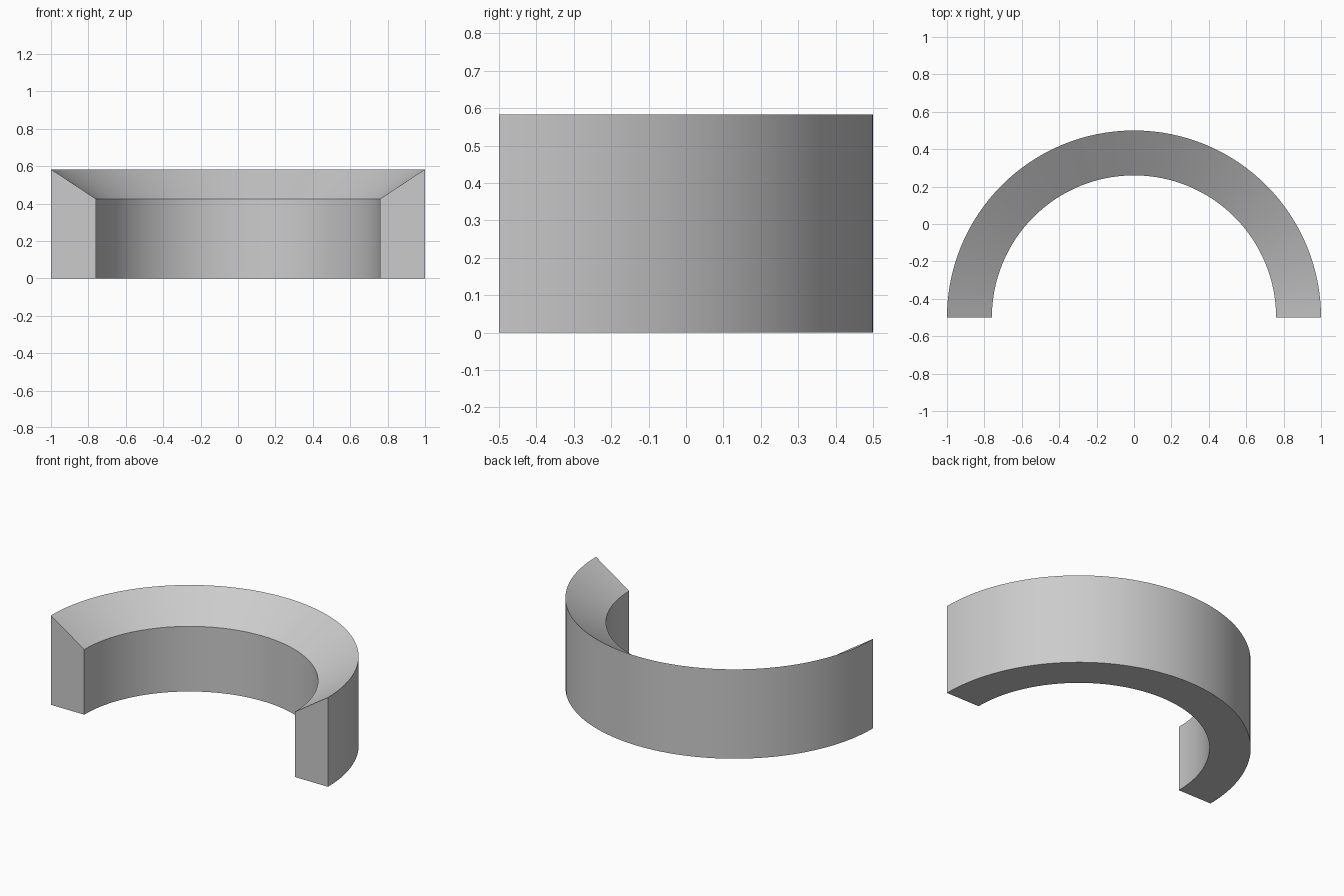
import bpy
import bmesh
import math
from mathutils import Matrix, Vector

if "Cube" in bpy.data.objects:
    bpy.data.objects.remove(bpy.data.objects["Cube"])

# Wall cross-section (radius, height): square foot, top sloping down inward
PROFILE = [(0.76, 0.0), (1.0, 0.0), (1.0, 0.583), (0.76, 0.425)]
SEGMENTS = 64
CENTRE = Vector((0, -0.5, 0))

grey = bpy.data.materials.new("light grey")
grey.diffuse_color = (0.6, 0.6, 0.6, 1)
grey.use_nodes = True
grey.node_tree.nodes["Principled BSDF"].inputs["Base Color"].default_value = grey.diffuse_color

# Half ring: spin the cross-section through 180 degrees
bm = bmesh.new()
start = bm.faces.new([bm.verts.new(CENTRE + Vector((r, 0, z))) for r, z in PROFILE])
end_cap = start.copy()
bmesh.ops.spin(bm, geom=[end_cap] + list(end_cap.edges) + list(end_cap.verts),
               cent=CENTRE, axis=(0, 0, 1), angle=math.pi,
               steps=SEGMENTS, use_duplicate=False)
bmesh.ops.remove_doubles(bm, verts=bm.verts, dist=1e-5)
bmesh.ops.recalc_face_normals(bm, faces=bm.faces)

mesh = bpy.data.meshes.new("half_ring_wall")
bm.to_mesh(mesh)
bm.free()
mesh.materials.append(grey)
wall = bpy.data.objects.new("half_ring_wall", mesh)
bpy.context.collection.objects.link(wall)

# Smooth curved sides, sharp rims
bpy.context.view_layer.objects.active = wall
wall.select_set(True)
bpy.ops.object.shade_smooth_by_angle(angle=math.radians(25))
